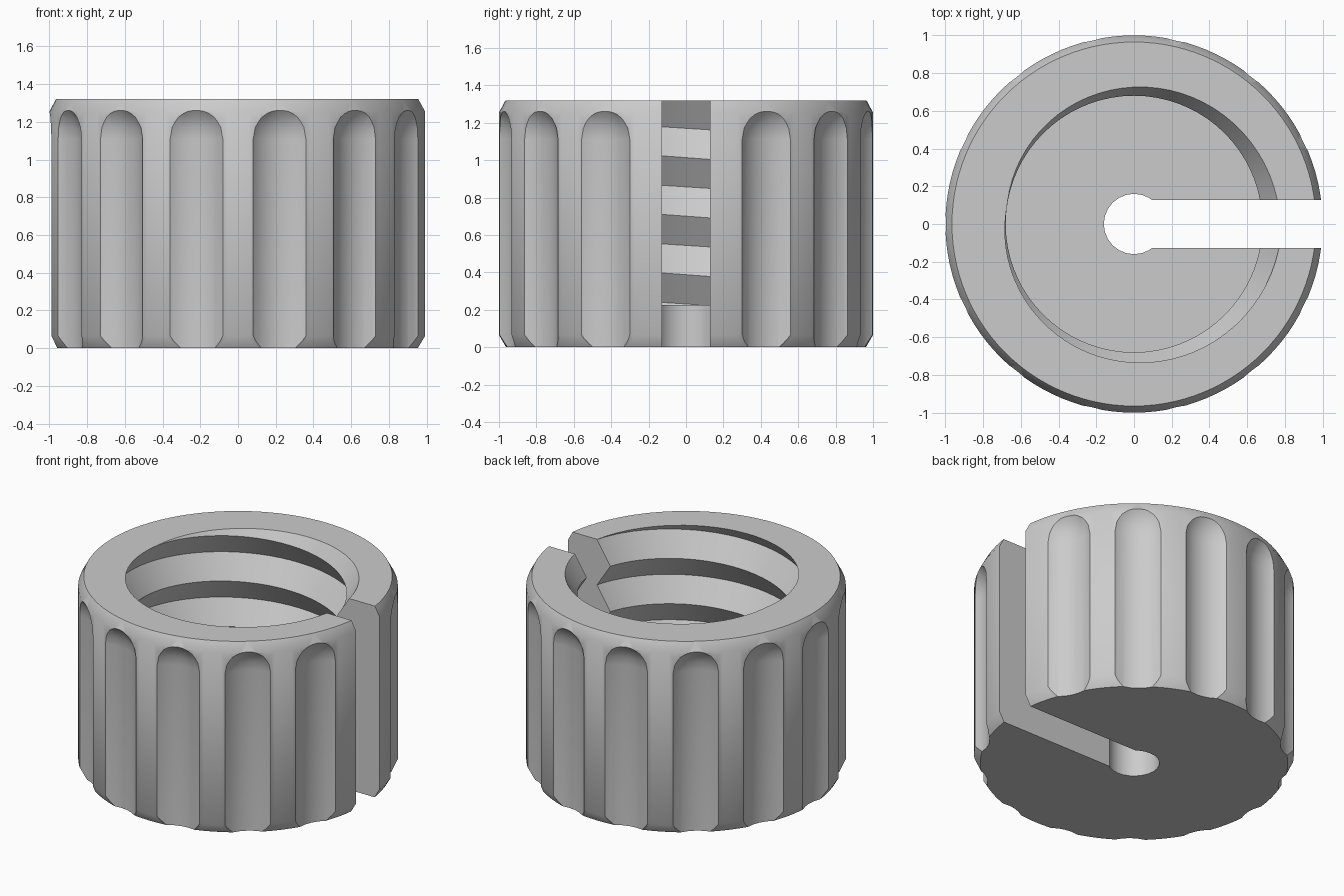
import bpy, bmesh, math
from mathutils import Vector

if "Cube" in bpy.data.objects:
    bpy.data.objects.remove(bpy.data.objects["Cube"])

HEIGHT, FLOOR = 1.32, 0.225
PITCH, R_MIN, R_MAX = 0.313, 0.68, 0.78


def lathe(bm, profile, n, centre=(0, 0), turn=0.0):
    """Closed solid of revolution from (radius, z) points, bottom to top."""
    rings = []
    for r, z in profile:
        rings.append([bm.verts.new((centre[0] + r * math.cos(turn + math.tau * i / n),
                                    centre[1] + r * math.sin(turn + math.tau * i / n), z))
                      for i in range(n)])
    for a, b in zip(rings, rings[1:]):
        for i in range(n):
            j = (i + 1) % n
            bm.faces.new((a[i], a[j], b[j], b[i]))
    bm.faces.new(rings[0][::-1])
    bm.faces.new(rings[-1])


def finish(bm, name):
    bmesh.ops.recalc_face_normals(bm, faces=bm.faces)
    mesh = bpy.data.meshes.new(name)
    bm.to_mesh(mesh)
    bm.free()
    ob = bpy.data.objects.new(name, mesh)
    bpy.context.collection.objects.link(ob)
    return ob


def cut(target, cutter):
    cutter.hide_render = True
    mod = target.modifiers.new("cut", 'BOOLEAN')
    mod.operation, mod.solver, mod.object = 'DIFFERENCE', 'EXACT', cutter
    bpy.context.view_layer.objects.active = target
    bpy.ops.object.modifier_apply(modifier=mod.name)
    bpy.data.objects.remove(cutter)


# Chamfered outer body
bm = bmesh.new()
lathe(bm, [(0.962, 0), (1, 0.065), (1, 1.255), (0.965, HEIGHT)], 112)
nut = finish(bm, "slotted_knurled_nut")

# Grip flutes: round-topped scoops, none where the slot is
bm = bmesh.new()
fr, fz = 0.23, 1.11
dome = [(fr * math.cos(math.radians(a)), fz + fr * math.sin(math.radians(a)))
        for a in (0, 15, 30, 45, 60, 75, 88)]
for k in range(1, 14):
    a = math.tau * k / 14
    lathe(bm, [(fr, -0.2)] + dome, 32, (1.168 * math.cos(a), 1.168 * math.sin(a)), a)
cut(nut, finish(bm, "flute_cutter"))

# Threaded bore: V-thread helix strip, trimmed flat at the floor and above the top
bm = bmesh.new()
n, turns = 72, 7
z0 = 1.17 - PITCH / 2 - 5 * PITCH
crest, root = [], []
for t in range(n * turns + 1):
    a, z = math.tau * t / n, z0 + PITCH * t / n
    c, s = math.cos(a), math.sin(a)
    root.append(bm.verts.new((R_MAX * c, R_MAX * s, z)))
    crest.append(bm.verts.new((R_MIN * c, R_MIN * s, z + PITCH / 2)))
for t in range(n * turns):
    bm.faces.new((root[t], root[t + 1], crest[t + 1], crest[t]))
    if t + n + 1 < len(root):
        bm.faces.new((crest[t], crest[t + 1], root[t + n + 1], root[t + n]))
for z, up in ((FLOOR, -1), (HEIGHT + 0.1, 1)):
    bmesh.ops.bisect_plane(bm, geom=bm.verts[:] + bm.edges[:] + bm.faces[:], dist=1e-6,
                           plane_co=Vector((0, 0, z)), plane_no=Vector((0, 0, up)),
                           clear_outer=True)
bmesh.ops.remove_doubles(bm, verts=bm.verts, dist=1e-5)
bmesh.ops.holes_fill(bm, edges=[e for e in bm.edges if e.is_boundary], sides=0)
cut(nut, finish(bm, "thread_cutter"))

# Centre hole through the floor
bm = bmesh.new()
lathe(bm, [(0.16, -0.2), (0.16, 0.6)], 24)
cut(nut, finish(bm, "hole_cutter"))

# Slot from the centre out through the +x wall
bm = bmesh.new()
bmesh.ops.create_cube(bm, size=1)
for v in bm.verts:
    v.co = (0.6 + v.co.x * 1.2, v.co.y * 0.256, 0.7 + v.co.z * 2)
cut(nut, finish(bm, "slot_cutter"))

# Single grey colour, smooth shading with sharp edges kept
mat = bpy.data.materials.new("light_grey")
mat.diffuse_color = (0.6, 0.6, 0.6, 1)
mat.use_nodes = True
mat.node_tree.nodes["Principled BSDF"].inputs["Base Color"].default_value = mat.diffuse_color
nut.data.materials.clear()
nut.data.materials.append(mat)
for p in nut.data.polygons:
    p.material_index = 0
bpy.ops.object.select_all(action='DESELECT')
nut.select_set(True)
bpy.context.view_layer.objects.active = nut
bpy.ops.object.shade_smooth_by_angle(angle=math.radians(33))
